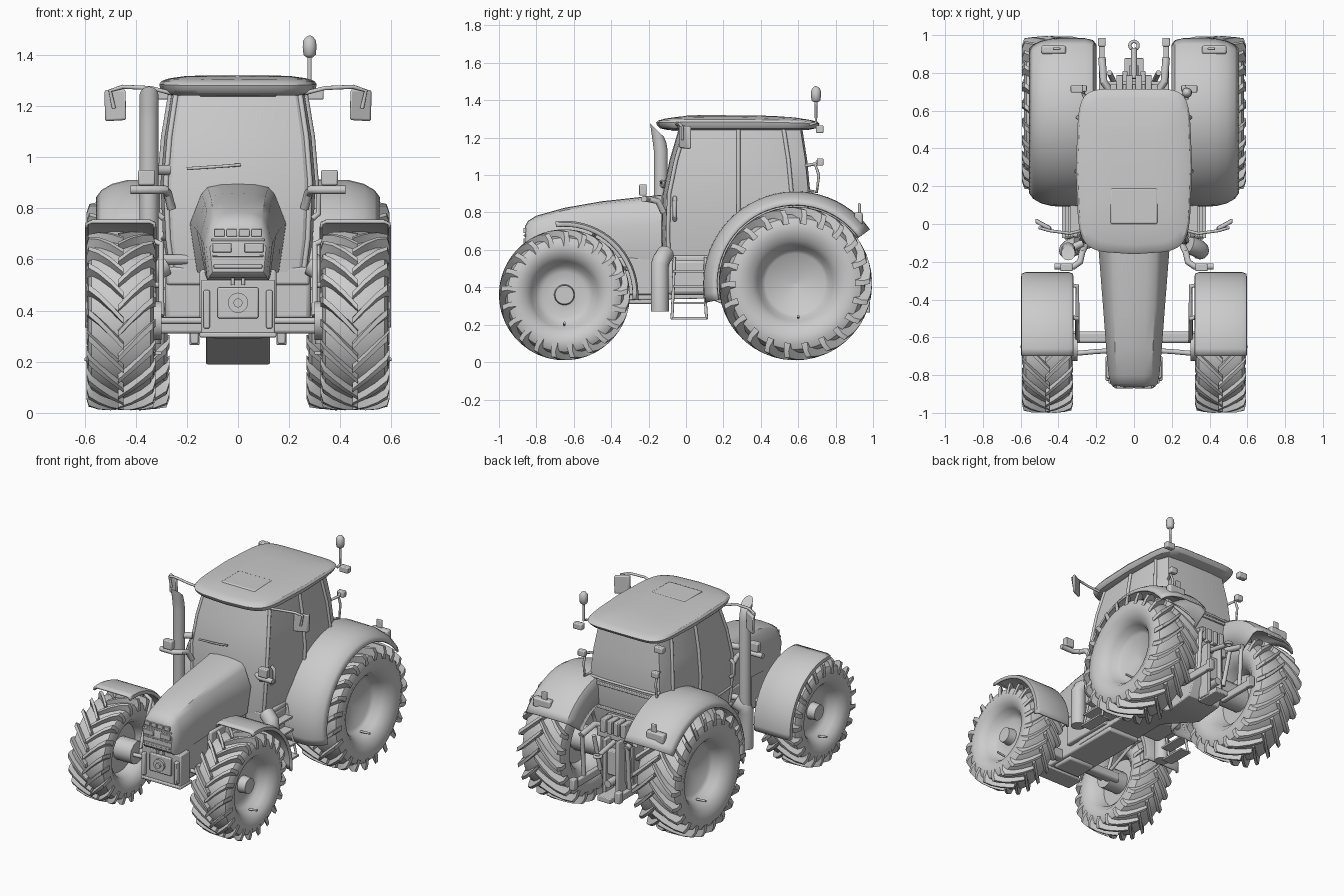
import bpy, bmesh, math
from math import sin, cos, pi, radians
from mathutils import Vector

if "Cube" in bpy.data.objects:
    bpy.data.objects.remove(bpy.data.objects["Cube"])


def finish(ob, angle=35, mirror=False, solid=0, bevel=0):
    bpy.ops.object.select_all(action='DESELECT')
    ob.select_set(True)
    bpy.context.view_layer.objects.active = ob
    bpy.ops.object.shade_smooth_by_angle(angle=radians(angle))
    if solid:
        m = ob.modifiers.new("thick", 'SOLIDIFY')
        m.thickness, m.offset = solid, 0
    if bevel:
        m = ob.modifiers.new("bevel", 'BEVEL')
        m.width, m.segments = bevel, 2
    if mirror:
        ob.modifiers.new("mirror", 'MIRROR')
    return ob


def mesh(name, verts, faces, **kw):
    me = bpy.data.meshes.new(name)
    me.from_pydata([tuple(v) for v in verts], [], faces)
    bm = bmesh.new()
    bm.from_mesh(me)
    bmesh.ops.recalc_face_normals(bm, faces=bm.faces)
    bm.to_mesh(me)
    bm.free()
    ob = bpy.data.objects.new(name, me)
    bpy.context.collection.objects.link(ob)
    return finish(ob, **kw)


def skin(rings, closed=True, caps=True, base=0):
    n = len(rings[0])
    verts = [v for r in rings for v in r]
    faces = [[base + i * n + j, base + i * n + (j + 1) % n, base + (i + 1) * n + (j + 1) % n, base + (i + 1) * n + j]
             for i in range(len(rings) - 1) for j in range(n if closed else n - 1)]
    if caps:
        faces += [[base + j for j in range(n)], [base + (len(rings) - 1) * n + j for j in range(n)]]
    return verts, faces


def boxes(name, items, **kw):
    """Each item is (x0, x1, y0, y1, z0, z1)."""
    V, F = [], []
    for x0, x1, y0, y1, z0, z1 in items:
        v, f = skin([[(x0, y0, z), (x1, y0, z), (x1, y1, z), (x0, y1, z)] for z in (z0, z1)], base=len(V))
        V += v
        F += f
    return mesh(name, V, F, **kw)


def tubes(name, paths, r, mirror=False):
    cu = bpy.data.curves.new(name, 'CURVE')
    cu.dimensions, cu.bevel_depth, cu.bevel_resolution, cu.use_fill_caps = '3D', r, 4, True
    for p in paths:
        s = cu.splines.new('POLY')
        s.points.add(len(p) - 1)
        for q, c in zip(s.points, p):
            q.co = (*c, 1)
    ob = bpy.data.objects.new(name, cu)
    bpy.context.collection.objects.link(ob)
    bpy.ops.object.select_all(action='DESELECT')
    ob.select_set(True)
    bpy.context.view_layer.objects.active = ob
    bpy.ops.object.convert(target='MESH')
    return finish(bpy.context.object, mirror=mirror)


def polar(x, r, a, cy, cz):
    return (x, cy + r * cos(a), cz + r * sin(a))


def wheel(name, cx, cy, cz, R, half, prof, lugs, sweep):
    # lathed tyre and dish
    n = 64
    V, F = skin([[polar(cx + dx, max(r, .001), 2 * pi * j / n, cy, cz) for j in range(n)] for dx, r in prof])
    # two staggered rows of curved tread bars
    for side in (1, -1):
        for k in range(lugs):
            a0 = 2 * pi * (k + (.5 if side > 0 else 0)) / lugs
            rings = []
            for t, rt, rb in ((-.08, 0, .05), (.3, 0, .05), (.65, .003, .05), (.93, .012, .06), (1, .045, .09)):
                x = cx + side * half * t
                a, w = a0 - sweep * max(t, 0) ** .8, .011 / R + .008 * t
                rings.append([polar(x, R - rb, a - w * 1.5, cy, cz), polar(x, R - rt, a - w, cy, cz),
                              polar(x, R - rt, a + w, cy, cz), polar(x, R - rb, a + w * 1.5, cy, cz)])
            v, f = skin(rings, base=len(V))
            V += v
            F += f
    return mesh(name, V, F, mirror=True, angle=40)


def fender(name, cy, cz, prof, a0, a1, n=28):
    rings = [[polar(x, r, radians(a0 + (a1 - a0) * i / n), cy, cz) for x, r in prof] for i in range(n + 1)]
    return mesh(name, *skin(rings, closed=False, caps=False), mirror=True, solid=.012, angle=40)


# wheels
wheel("front_wheels", .458, -.65, .36, .35, .135,
      [(.085, 0), (.085, .05), (.03, .055), (.025, .12), (.045, .155), (.085, .178), (.115, .205), (.13, .245),
       (.129, .28), (.115, .305), (.08, .316), (0, .322), (-.08, .316), (-.115, .305), (-.13, .27), (-.125, .225),
       (-.09, .18), (-.03, .16), (-.03, 0)], 21, .42)
wheel("rear_wheels", .43, .585, .42, .41, .162,
      [(.0, 0), (.035, .16), (.05, .18), (.095, .2), (.13, .23), (.152, .28), (.153, .32), (.14, .352), (.1, .37),
       (0, .378), (-.1, .37), (-.14, .352), (-.155, .31), (-.15, .26), (-.1, .2), (-.03, .17), (-.03, 0)], 22, .42)
tubes("valve_stems", [[(.54, -.65, .2), (.6, -.65, .21)], [(.5, .6, .24), (.57, .6, .245)]], .007, True)

# fenders
fender("rear_fenders", .585, .42, [(.205, .3), (.205, .45), (.22, .475), (.26, .487), (.43, .485), (.49, .47),
                                   (.53, .447), (.55, .42)], 192, 36)
fender("front_fenders", -.65, .36, [(.325, .365), (.328, .383), (.345, .39), (.57, .39), (.59, .383), (.593, .365)],
       97, -4, 18)
tubes("front_fender_brackets", [[(.3, -.62, .38), (.3, -.5, .66), (.4, -.48, .7)],
                                [(.3, -.6, .38), (.3, -.33, .5), (.4, -.31, .5)]], .012, True)
boxes("tail_lamps", [(.36, .49, .9, .945, .735, .8)], mirror=True, bevel=.01)
boxes("tail_markers", [(.39, .43, .92, .935, .78, .85)], mirror=True, bevel=.005)

# hood, lofted along y
rings = []
for y, zt, wt, wm, wb, zb in ((-.862, .725, .085, .11, .1, .55), (-.845, .755, .1, .125, .112, .53),
                              (-.8, .783, .105, .135, .12, .52), (-.65, .825, .115, .148, .125, .53),
                              (-.45, .86, .122, .163, .13, .545), (-.13, .895, .135, .188, .16, .55)):
    h = [(wt * .5, zt - .003), (wt * .88, zt - .013), (wt * 1.06, zt - .04), (wm, .55 * zt + .45 * zb), (wb, zb)]
    rings.append([(x, y, z) for x, z in [(0, zt)] + h] + [(-x, y, z) for x, z in h[::-1]])
mesh("hood", *skin(rings), angle=38)
boxes("grille", [(-.095, .095, -.868, -.855, .565, .58), (-.105, .105, -.868, -.855, .672, .682),
                 (-.1, .1, -.868, -.855, .61, .618)] +
      [(x, x + .042, -.87, -.855, .69, .718) for x in (-.094, -.045, .003, .052)] +
      [(x, x + .075, -.87, -.855, .628, .662) for x in (-.1, .025)], bevel=.003)

# engine, chassis and belly
boxes("engine_block", [(-.12, .12, -.79, -.1, .31, .58), (-.15, .15, -.5, -.12, .36, .56)], bevel=.01)
belly = [(-.4, .5), (-.4, .33), (.12, .34), (.5, .19), (.7, .21), (.74, .3), (.74, .68), (.3, .68)]
mesh("transmission", *skin([[(x, y, z) for y, z in belly] for x in (-.125, .125)]), bevel=.006)
boxes("front_carrier", [(-.145, .145, -.82, -.72, .31, .52), (-.15, .15, -.83, -.7, .295, .315),
                        (-.135, -.11, -.845, -.8, .33, .48), (.11, .135, -.845, -.8, .33, .48),
                        (-.08, .08, -.835, -.8, .37, .49)], bevel=.006)
tubes("front_coupling", [[(0, -.85, .43), (0, -.8, .43)]], .04)
tubes("front_coupling_pin", [[(0, -.862, .43), (0, -.8, .43)]], .018)
tubes("carrier_pins", [[(.02, -.83, .5), (.02, -.83, .55)]], .007, True)

# axles and steering
boxes("front_axle", [(-.36, .36, -.63, -.57, .31, .375), (-.1, .1, -.68, -.52, .29, .4)], bevel=.012)
tubes("front_axle_hubs", [[(.3, -.65, .36), (.44, -.65, .36)]], .075, True)
tubes("steering_rods", [[(.1, -.67, .36), (.2, -.675, .36), (.36, -.69, .36)]], .013, True)
tubes("rear_axle", [[(-.42, .585, .42), (.42, .585, .42)]], .085)

# cab, lofted along z
def cab_ring(z, w, yf, yb):
    h = [(.45 * w, yf + .004), (.86 * w, yf + .022), (.93 * w, yf + .035), (w, yf + .3), (.98 * w, yb - .1),
         (.86 * w, yb - .01), (.45 * w, yb)]
    return [(0, yf, z)] + [(x, y, z) for x, y in h] + [(0, yb, z)] + [(-x, y, z) for x, y in h[::-1]]


levels = [(.55, .275, -.125, .62), (.68, .293, -.132, .65), (.9, .303, -.125, .665), (1.08, .287, -.088, .648),
          (1.26, .258, -.035, .62)]
mesh("cab", *skin([cab_ring(*l) for l in levels]), angle=20)
cr = [cab_ring(*l) for l in levels]
tubes("cab_pillars", [[r[i] for r in cr] for i in (3, 5)] + [[(x, .28, z) for x, z in
      ((.302, .8), (.305, .9), (.29, 1.08), (.262, 1.25))]], .011, True)
tubes("window_sills", [cr[1][11:14], cr[2][6:11]], .008)
boxes("cab_floor", [(-.28, .28, -.11, .2, .5, .57)], bevel=.01)
boxes("rear_window_frame", [(-.2, .2, .655, .67, .7, .72), (-.2, .2, .66, .675, .86, .88)], bevel=.004)
tubes("wiper", [[(-.2, -.13, .955), (-.05, -.135, .965), (.01, -.128, .97)]], .006)
tubes("door_handles", [[(.292, -.06, .76), (.315, -.06, .78), (.315, -.06, .86), (.292, -.06, .88)]], .011, True)

# roof
def roof_ring(z, s, tilt=0):
    pts = []
    for j in range(48):
        a = 2 * pi * j / 48
        c, d = cos(a), sin(a)
        x, y = (math.copysign(abs(v) ** .3, v) for v in (c, d))
        y2 = .3 + .42 * y * s - (.035 * (1 - x * x) if y < 0 else 0)
        pts.append((.308 * x * s * (1 - .05 * abs(y)), y2 - .005, z - tilt * (y2 - .2) ** 2))
    return pts


mesh("roof", *skin([roof_ring(1.24, .84), roof_ring(1.25, .95), roof_ring(1.264, .985), roof_ring(1.285, 1, .04),
                    roof_ring(1.298, .97, .05), roof_ring(1.308, .88, .06), roof_ring(1.317, .68, .06),
                    roof_ring(1.32, .4, .05)]), angle=30)
boxes("roof_hatch", [(-.125, .125, 0, .19, 1.3, 1.322)], bevel=.008)
boxes("roof_lamps", [(.15, .23, -.1, -.05, 1.25, 1.275), (.27, .335, .695, .735, 1.225, 1.265)], mirror=True, bevel=.006)
boxes("roof_front_vent", [(-.15, .15, -.08, .0, 1.235, 1.26)], bevel=.006)

# beacon
tubes("beacon_stalk", [[(.28, .66, 1.27), (.28, .695, 1.28), (.28, .695, 1.42)]], .008)
prof = [(.012, 1.39), (.024, 1.4), (.027, 1.43), (.025, 1.455), (.014, 1.47), (.004, 1.475)]
mesh("beacon", *skin([[(.28 + r * cos(j * pi / 10), .695 + r * sin(j * pi / 10), z) for j in range(20)]
                      for r, z in prof]), angle=50)

# mirrors and lamps
tubes("mirror_arms", [[(.26, -.03, 1.25), (.34, -.05, 1.27), (.45, -.035, 1.275), (.5, -.02, 1.26), (.485, -.02, 1.19)]],
      .008, True)
mesh("mirrors", *skin([[(.437, -.04 + d, 1.145), (.52, .005 + d, 1.14), (.522, .005 + d, 1.262), (.44, -.04 + d, 1.265)]
                       for d in (0, .025)]), mirror=True, bevel=.008)
tubes("lamp_arms", [[(.26, -.12, .8), (.275, -.15, .86), (.285, -.2, .872), (.32, -.225, .872), (.42, -.225, .872)]],
      .017, True)
boxes("front_lamps", [(.325, .39, -.25, -.21, .89, .95)], mirror=True, bevel=.006)
tubes("rear_rails", [[(.25, .64, .92), (.27, .7, .91), (.27, .71, 1.0), (.27, .69, 1.06), (.27, .71, 1.08)],
                     [(.25, .64, 1.05), (.27, .69, 1.06)]], .008, True)
boxes("rear_lamps", [(.25, .3, .7, .735, 1.05, 1.09)], mirror=True, bevel=.006)

# exhaust with slanted tip, and lower canisters
rings = []
for y, z, s in ((-.135, .5, 0), (-.135, 1.13, 0), (-.142, 1.18, .1), (-.155, 1.24, .6)):
    rings.append([(-.348 + .037 * cos(a), y + .037 * sin(a), z - s * .037 * sin(a) * 1.6)
                  for a in [j * pi / 12 for j in range(24)]])
mesh("exhaust", *skin(rings))
tubes("exhaust_bracket", [[(-.2, -.1, .6), (-.348, -.135, .6)], [(-.27, -.1, .95), (-.348, -.135, .95)]], .02)
tubes("side_canisters", [[(.35, -.14, .27), (.35, -.14, .52), (.34, -.13, .55), (.29, -.11, .58)]], .048, True)

# side tanks and steps
boxes("side_tanks", [(.12, .285, -.1, .14, .36, .55)], mirror=True, bevel=.02)
tubes("step_rails", [[(.29, y * .9 + .005, .56), (.33, y * .9, .4), (.36, y, .23)] for y in (-.075, .11)], .008, True)
boxes("steps", [(.3, .38, -.075, .11, .228, .24), (.29, .365, -.07, .105, .31, .322),
                (.28, .35, -.07, .105, .4, .412), (.27, .34, -.07, .105, .48, .492)], mirror=True)

# rear hitch
boxes("rear_valves", [(x - .018, x + .018, .7, .79, .61, .7) for x in (-.075, -.025, .025, .075)] +
      [(-.14, .14, .7, .755, .56, .62)], bevel=.005)
boxes("hitch_mast", [(-.06, -.035, .72, .81, .2, .58), (.035, .06, .72, .81, .2, .58), (-.04, .04, .72, .79, .34, .5),
                     (-.05, .05, .7, .88, .19, .225)], bevel=.005)
tubes("pto_shaft", [[(0, .7, .3), (0, .84, .3)]], .025)
tubes("top_link", [[(0, .77, .56), (0, .93, .53)]], .016)
tubes("top_link_eye", [[(.022 * cos(a), .945 + .022 * sin(a), .53) for a in [j * pi / 8 for j in range(17)]]], .009)
tubes("lift_arms", [[(.11, .68, .6), (.16, .75, .63), (.17, .88, .6)]], .02, True)
tubes("lift_rods", [[(.17, .87, .6), (.17, .85, .32)], [(.11, .76, .34), (.13, .8, .58)]], .014, True)
boxes("lower_links", [(.155, .185, .68, .96, .27, .32), (.15, .19, .94, .985, .265, .34)], mirror=True, bevel=.006)
